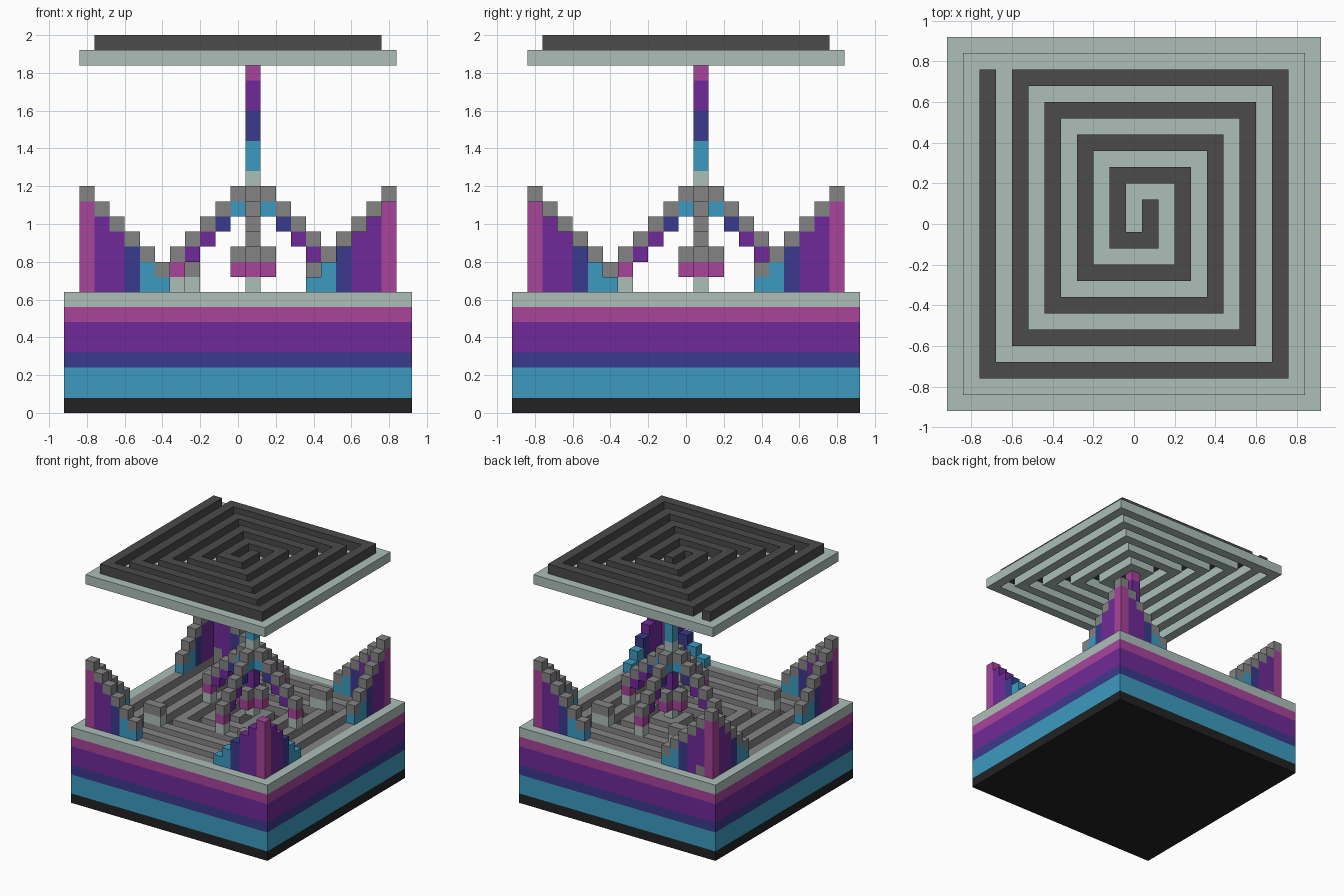
import bpy, bmesh

U = 0.08  # block size

cube = bpy.data.objects.get("Cube")
if cube:
    bpy.data.objects.remove(cube)

# Flat colours
COLOURS = {
    "black": (0.016, 0.016, 0.016),
    "blue": (0.045, 0.323, 0.521),
    "navy": (0.042, 0.042, 0.27),
    "purple": (0.159, 0.023, 0.314),
    "pink": (0.392, 0.058, 0.328),
    "pale_green": (0.418, 0.521, 0.479),
    "grey": (0.231, 0.231, 0.231),
    "dark_grey": (0.069, 0.069, 0.069),
}
NAMES = list(COLOURS)
MATS = []
for name, rgb in COLOURS.items():
    m = bpy.data.materials.new(name)
    m.use_nodes = True
    m.diffuse_color = (*rgb, 1)
    m.node_tree.nodes["Principled BSDF"].inputs["Base Color"].default_value = (*rgb, 1)
    MATS.append(m)


def finish(name, bm):
    bmesh.ops.remove_doubles(bm, verts=bm.verts, dist=1e-5)
    mesh = bpy.data.meshes.new(name)
    bm.to_mesh(mesh)
    bm.free()
    for m in MATS:
        mesh.materials.append(m)
    bpy.context.collection.objects.link(bpy.data.objects.new(name, mesh))


def blocks(name, cells, top=1.0):
    """Block part from {(i, j, k): colour}; only outer faces are made."""
    bm = bmesh.new()
    for cell, colour in cells.items():
        for axis in range(3):
            for side in (0, 1):
                near = list(cell)
                near[axis] += 2 * side - 1
                if tuple(near) in cells:
                    continue
                a, b = (axis + 1) % 3, (axis + 2) % 3
                loop = [(0, 0), (1, 0), (1, 1), (0, 1)]
                verts = []
                for p, q in loop if side else loop[::-1]:
                    c = [0, 0, 0]
                    c[axis], c[a], c[b] = side, p, q
                    verts.append(bm.verts.new((
                        (cell[0] - 0.5 + c[0]) * U,
                        (cell[1] - 0.5 + c[1]) * U,
                        (cell[2] + c[2] * top) * U)))
                bm.faces.new(verts).material_index = NAMES.index(colour)
    finish(name, bm)


def slab(name, half, k0, k1, colour):
    bm = bmesh.new()
    bmesh.ops.create_cube(bm, size=1)
    for v in bm.verts:
        v.co.x *= 2 * half * U
        v.co.y *= 2 * half * U
        v.co.z = (k1 if v.co.z > 0 else k0) * U
    for f in bm.faces:
        f.material_index = NAMES.index(colour)
    finish(name, bm)


# Square spiral path, shared by the roof and the floor channel
corners = [(-9, 9)]
for r in (9, 7, 5, 3, 1):
    corners += [(-r, min(r + 2, 9)), (-r, -r), (r, -r), (r, r)]
spiral = set()
for (x0, y0), (x1, y1) in zip(corners, corners[1:]):
    for i in range(min(x0, x1), max(x0, x1) + 1):
        for j in range(min(y0, y1), max(y0, y1) + 1):
            spiral.add((i, j))
square = [(i, j) for i in range(-10, 11) for j in range(-10, 11)]
between = [c for c in square if c not in spiral]

# Banded base
slab("base_foot", 11.5, 0, 1, "black")
slab("base_blue_band", 11.5, 1, 3, "blue")
slab("base_navy_band", 11.5, 3, 4, "navy")
slab("base_purple_band", 11.5, 4, 6, "purple")
slab("base_pink_band", 11.5, 6, 7, "pink")

# Rim, floor ridges and channel
blocks("base_rim", {(i, j, 7): "pale_green" for i in range(-11, 12)
                    for j in range(-11, 12) if max(abs(i), abs(j)) == 11})
blocks("floor_ridges", {(i, j, 7): "grey" for i, j in between})
blocks("floor_channel", {(i, j, 7): "dark_grey" for i, j in spiral}, top=0.1)

# Stepped corner walls; one corner has no grey caps
BANDS = ["pink", "purple", "purple", "navy", "blue", "blue"]
for sx, side in ((-1, "right"), (1, "left")):
    for sy, end in ((-1, "front"), (1, "back")):
        capped = (sx, sy) != (1, -1)
        cells = {}
        for n, colour in enumerate(BANDS):
            for i, j in ((10 - n, 10), (10, 10 - n)):
                for k in range(8, 14 - n):
                    cells[sx * i, sy * j, k] = colour
                if capped:
                    cells[sx * i, sy * j, 14 - n] = "grey"
        if (sx, sy) == (-1, 1):
            cells[-9, 10, 8] = "grey"
        blocks(f"{end}_{side}_corner_wall", cells)

# Small capped blocks on the floor
for name, i, j in (("front_right", -6, -6), ("back_left", 5, 6),
                   ("front_left", 5, -6), ("back_right", -4, 6)):
    cells = {}
    for d in (0, 1):
        cells[i + d, j, 8] = "pale_green"
        cells[i + d, j, 9] = "grey"
    blocks(name + "_floor_block", cells)

# Central column with a small cross at its foot
column = {}
LEVELS = (["pale_green", "pink", "grey", "purple", "purple", "navy", "blue",
           "pale_green"] + ["blue"] * 2 + ["navy"] * 2 + ["purple"] * 2 + ["pink"] * 2)
for n, colour in enumerate(LEVELS):
    column[1, 1, 8 + n] = colour
DIRECTIONS = {"left": (1, 0), "right": (-1, 0), "back": (0, 1), "front": (0, -1)}
for dx, dy in DIRECTIONS.values():
    column[1 + dx, 1 + dy, 9] = "pink"
    column[1 + dx, 1 + dy, 10] = "grey"
blocks("central_column", column)

# Four stepped arms leaning on the column
for name, (dx, dy) in DIRECTIONS.items():
    arm = {}
    for n, colour in enumerate(["blue", "navy", "purple", "purple", "pink"]):
        i, j = 1 + dx * (n + 1), 1 + dy * (n + 1)
        arm[i, j, 14 - n] = "grey"
        arm[i, j, 13 - n] = colour
    arm[i, j, 8] = "pale_green"
    blocks(name + "_arm", arm)

# Roof: pale lattice with the dark spiral on top
blocks("roof_lattice", {(i, j, 23): "pale_green" for i, j in between})
blocks("roof_spiral", {(i, j, 24): "dark_grey" for i, j in spiral})
